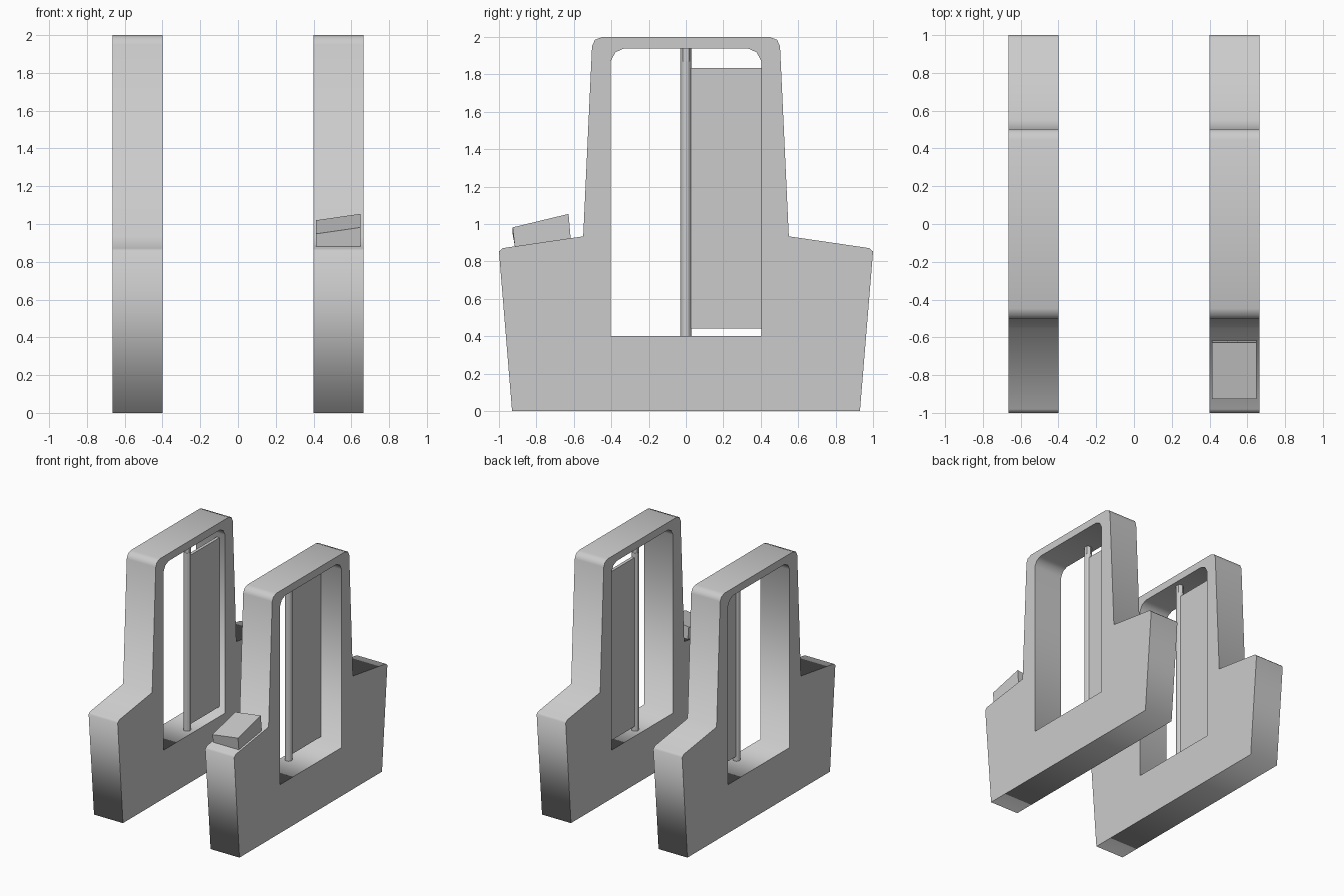
import bpy, bmesh
from math import radians

if "Cube" in bpy.data.objects:
    bpy.data.objects.remove(bpy.data.objects["Cube"])

INNER, OUTER = 0.4, 0.665      # x range of each pedestal
POLE_X = 0.464                 # hinge line of the flaps


def new_object(name, bm):
    bmesh.ops.recalc_face_normals(bm, faces=bm.faces)
    mesh = bpy.data.meshes.new(name)
    bm.to_mesh(mesh)
    bm.free()
    obj = bpy.data.objects.new(name, mesh)
    bpy.context.collection.objects.link(obj)
    return obj


def box(name, x, y, z):
    bm = bmesh.new()
    bmesh.ops.create_cube(bm, size=1)
    for v in bm.verts:
        v.co = [r[0] if c < 0 else r[1] for c, r in zip(v.co, (x, y, z))]
    return new_object(name, bm)


def post(name, sides, radius, x, z0, z1):
    bm = bmesh.new()
    bmesh.ops.create_cone(bm, cap_ends=True, segments=sides, radius1=radius,
                          radius2=radius, depth=z1 - z0)
    bmesh.ops.translate(bm, verts=bm.verts, vec=(x, 0, (z0 + z1) / 2))
    return new_object(name, bm)


def symmetric(half):
    """Mirror a half profile of (y, z) points across y = 0."""
    return half + [(-y, z) for y, z in reversed(half)]


def slab(name, loops, x0, x1):
    """Extrude closed (y, z) loops along x; inner loops become holes."""
    curve = bpy.data.curves.new(name, 'CURVE')
    curve.dimensions = '2D'
    curve.fill_mode = 'BOTH'
    curve.extrude = (x1 - x0) / 2
    for pts in loops:
        spline = curve.splines.new('POLY')
        spline.points.add(len(pts) - 1)
        for p, (y, z) in zip(spline.points, pts):
            p.co = (y, z, 0, 1)
        spline.use_cyclic_u = True
    obj = bpy.data.objects.new(name, curve)
    bpy.context.collection.objects.link(obj)
    obj.rotation_euler = (radians(90), 0, radians(90))
    obj.location.x = (x0 + x1) / 2
    bpy.ops.object.select_all(action='DESELECT')
    obj.select_set(True)
    bpy.context.view_layer.objects.active = obj
    bpy.ops.object.convert(target='MESH')
    return obj


# Pedestal side profile and window opening
outline = symmetric([(-0.93, 0), (-1, 0.853), (-0.98, 0.871), (-0.55, 0.934),
                     (-0.503, 1.95), (-0.487, 1.985), (-0.447, 2)])
window = symmetric([(-0.403, 0.4), (-0.403, 1.87), (-0.378, 1.918), (-0.333, 1.938)])

for side, s in (("left", -1), ("right", 1)):
    slab(f"{side}_pedestal", [outline, window], *sorted((s * INNER, s * OUTER)))
    # Hinge pole with its top bearing, and the folded flap
    post(f"{side}_pole", 12, 0.029, s * POLE_X, 0.4, 1.87)
    post(f"{side}_pole_bearing", 6, 0.03, s * POLE_X, 1.87, 1.94)
    x = s * POLE_X
    box(f"{side}_flap", (x - 0.013, x + 0.013), (0.02, 0.403), (0.44, 1.835))

# Card reader: a wedge whose top tilts to the front and to the inside
reader = box("card_reader", (0.414, 0.649), (-0.92, -0.62), (0, 1))
for v in reader.data.vertices:
    back, top, outer = v.co.y > -0.7, v.co.z > 0.5, v.co.x > 0.5
    if top:
        v.co.y = -0.628 if back else -0.927
        v.co.z = (1.02 if back else 0.948) + (0.034 if outer else 0)
    else:
        v.co.y = -0.617 if back else -0.915
        v.co.z = 0.922 if back else 0.879
